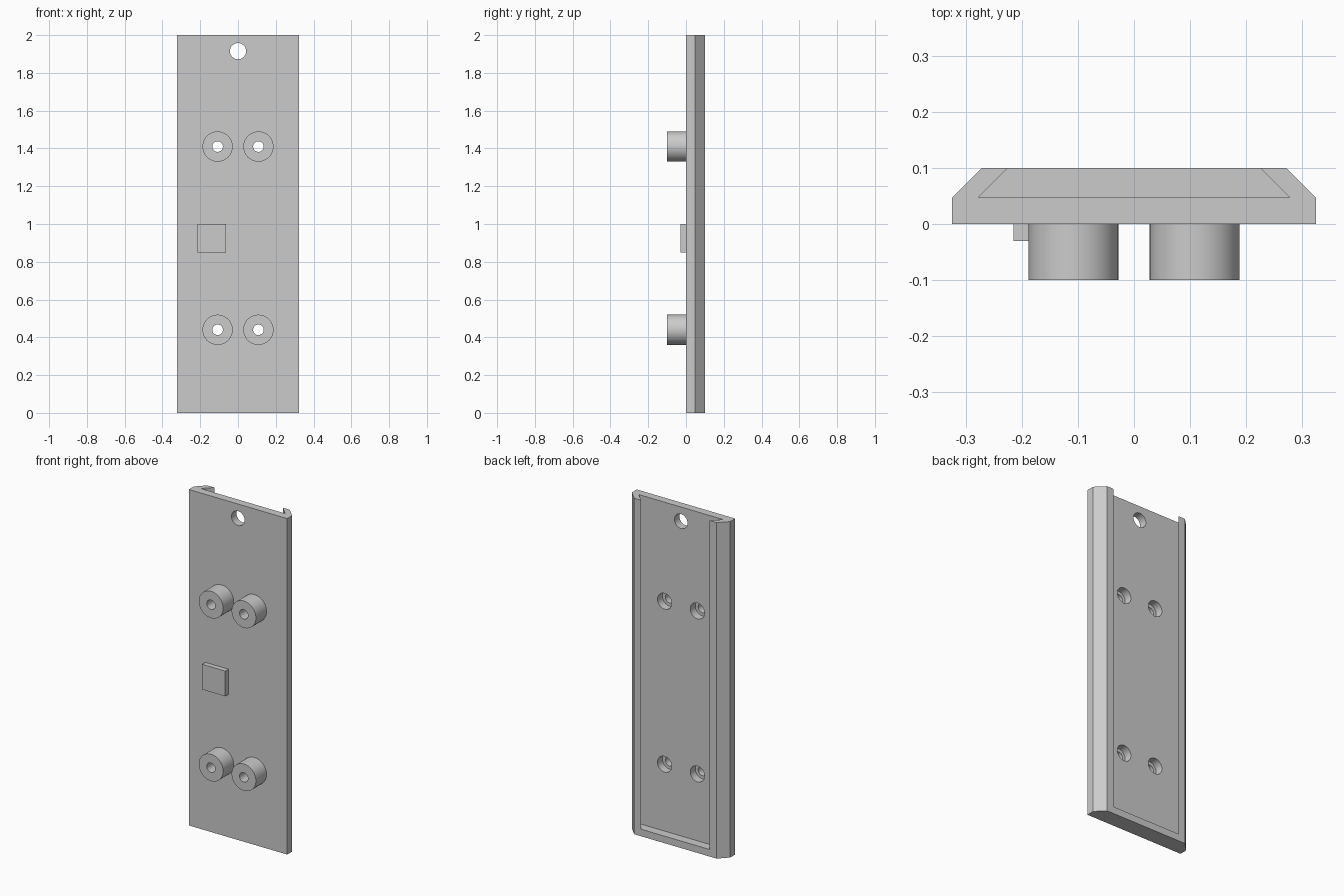
import bpy, bmesh, math

if "Cube" in bpy.data.objects:
    bpy.data.objects.remove(bpy.data.objects["Cube"], do_unlink=True)

grey = bpy.data.materials.new("plain_grey")
grey.use_nodes = True
grey.diffuse_color = (0.6, 0.6, 0.6, 1)
grey.node_tree.nodes["Principled BSDF"].inputs["Base Color"].default_value = (0.6, 0.6, 0.6, 1)


def make_object(name, bm):
    bmesh.ops.recalc_face_normals(bm, faces=bm.faces)
    mesh = bpy.data.meshes.new(name)
    bm.to_mesh(mesh)
    bm.free()
    mesh.materials.append(grey)
    obj = bpy.data.objects.new(name, mesh)
    bpy.context.collection.objects.link(obj)
    return obj


def prism(name, half_profile, z0, z1):
    """Extrude a profile, mirrored in x, along z."""
    outline = half_profile + [(-x, y) for x, y in reversed(half_profile)]
    bm = bmesh.new()
    face = bm.faces.new([bm.verts.new((x, y, z0)) for x, y in outline])
    new = bmesh.ops.extrude_face_region(bm, geom=[face])["geom"]
    verts = [v for v in new if isinstance(v, bmesh.types.BMVert)]
    bmesh.ops.translate(bm, verts=verts, vec=(0, 0, z1 - z0))
    return make_object(name, bm)


def lathe(name, profile, x, z, closed=False):
    """Spin (radius, y) points about an axis parallel to y."""
    bm = bmesh.new()
    verts = [bm.verts.new((r, y, 0)) for r, y in profile]
    edges = [bm.edges.new(pair) for pair in zip(verts, verts[1:])]
    bmesh.ops.spin(bm, geom=verts + edges, cent=(0, 0, 0), axis=(0, 1, 0),
                   angle=math.tau, steps=48, use_duplicate=False)
    bmesh.ops.remove_doubles(bm, verts=bm.verts, dist=0.0001)
    if closed:
        bmesh.ops.holes_fill(bm, edges=bm.edges)
    obj = make_object(name, bm)
    obj.location = (x, 0, z)
    return obj


def smooth(obj):
    bpy.ops.object.select_all(action='DESELECT')
    obj.select_set(True)
    bpy.context.view_layer.objects.active = obj
    bpy.ops.object.shade_smooth_by_angle(angle=math.radians(30))


def cut(target, cutter):
    cutter.hide_render = True
    mod = target.modifiers.new("cut", 'BOOLEAN')
    mod.operation = 'DIFFERENCE'
    mod.solver = 'EXACT'
    mod.object = cutter
    bpy.context.view_layer.objects.active = target
    bpy.ops.object.modifier_apply(modifier=mod.name)
    bpy.data.objects.remove(cutter, do_unlink=True)


BACK, FLOOR = 0.1, 0.047
BOSS_X, BOSS_HEIGHTS = 0.108, {"lower": 0.44, "upper": 1.41}
BORE, HOLE = 0.047, 0.028

# Back plate with chamfered sides
plate = prism("back_plate", [(0.324, 0), (0.324, FLOOR), (0.271, BACK)], 0, 2)

# Dovetail channel, open at the top and stopped by a lip at the bottom
cut(plate, prism("channel_cutter", [(0.278, FLOOR), (0.205, 0.12)], 0.042, 2.1))

# Hanging hole
cut(plate, lathe("hanging_hole_cutter", [(0.043, -0.05), (0.043, 0.15)], 0, 1.915, True))

# Four round bosses, each with a screw hole and a wider bore behind it
for level, z in BOSS_HEIGHTS.items():
    for side, x in (("right", -BOSS_X), ("left", BOSS_X)):
        cut(plate, lathe("bore_cutter", [(BORE, -0.05), (BORE, 0.15)], x, z, True))
        boss = lathe(f"{level}_{side}_boss",
                     [(0.08, 0), (0.08, -0.1), (HOLE, -0.1), (HOLE, 0), (BORE, 0)], x, z)
        smooth(boss)
smooth(plate)

# Square pad on the front
bm = bmesh.new()
bmesh.ops.create_cube(bm, size=1)
bmesh.ops.scale(bm, verts=bm.verts, vec=(0.152, 0.04, 0.15))
pad = make_object("square_pad", bm)
pad.location = (-0.139, -0.01, 0.925)
